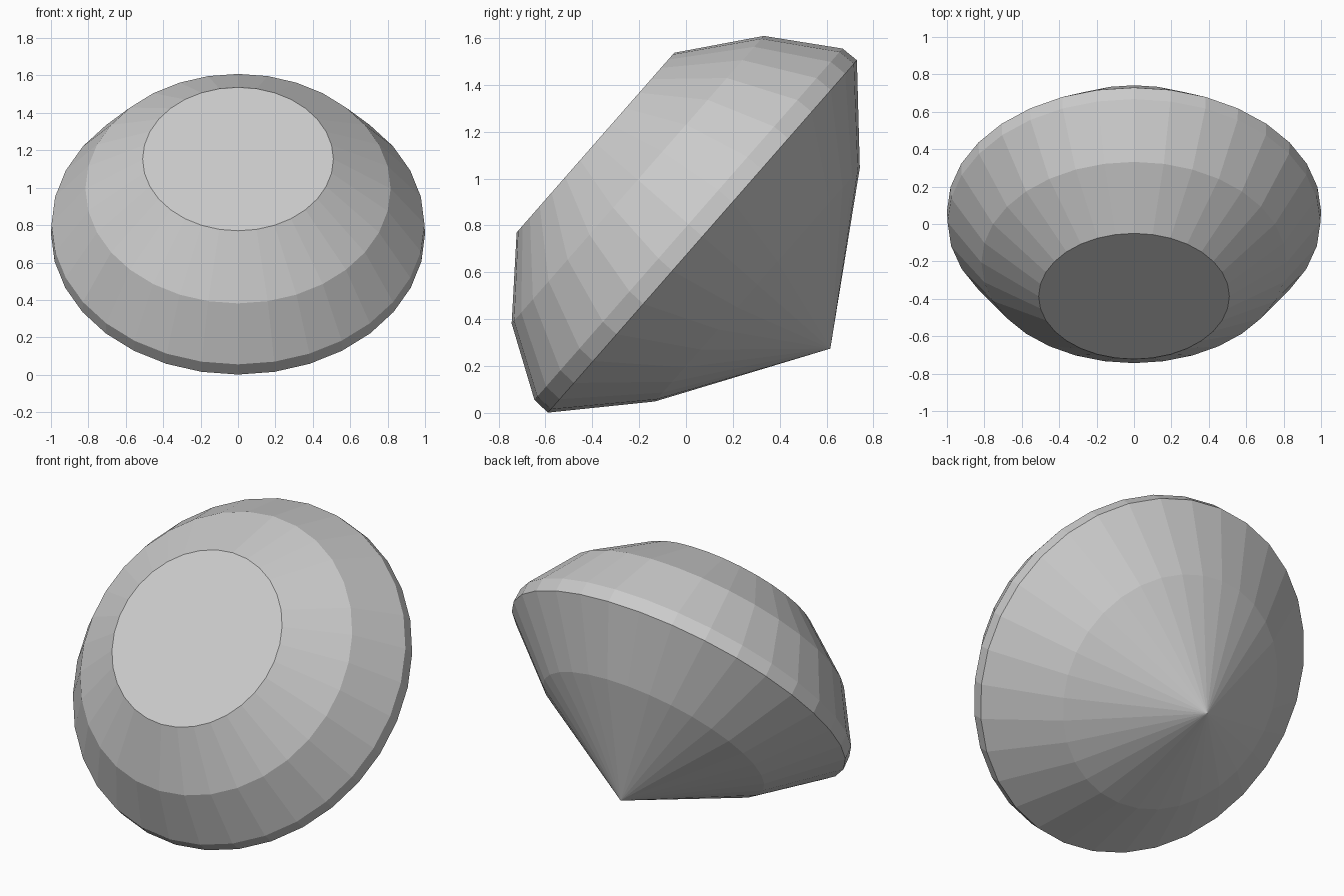
import bpy, bmesh, math

if "Cube" in bpy.data.objects:
    bpy.data.objects.remove(bpy.data.objects["Cube"])

SIDES = 32
# Profile of the cut stone (radius, height) from table down to the lower pavilion
PROFILE = [(0.51, 0.607), (0.816, 0.367), (0.997, 0.079), (1.0, 0.0), (0.663, -0.312)]
TIP = -0.726

bm = bmesh.new()


def ring(radius, height):
    steps = [2 * math.pi * i / SIDES for i in range(SIDES)]
    return [bm.verts.new((radius * math.cos(a), radius * math.sin(a), height)) for a in steps]


rings = [ring(r, h) for r, h in PROFILE]

# Flat table on top
bm.faces.new(rings[0])

# Crown, girdle and upper pavilion bands
for upper, lower in zip(rings, rings[1:]):
    for i in range(SIDES):
        j = (i + 1) % SIDES
        bm.faces.new((upper[i], lower[i], lower[j], upper[j]))

# Pointed pavilion
tip = bm.verts.new((0, 0, TIP))
for i in range(SIDES):
    bm.faces.new((rings[-1][i], tip, rings[-1][(i + 1) % SIDES]))

bmesh.ops.recalc_face_normals(bm, faces=bm.faces)
mesh = bpy.data.meshes.new("gemstone")
bm.to_mesh(mesh)
bm.free()

# Tilted so it rests on its side, table towards the front
gem = bpy.data.objects.new("gemstone", mesh)
bpy.context.collection.objects.link(gem)
gem.rotation_euler = (math.radians(48.75), 0, 0)
gem.location = (0, 0.07, 0.753)
